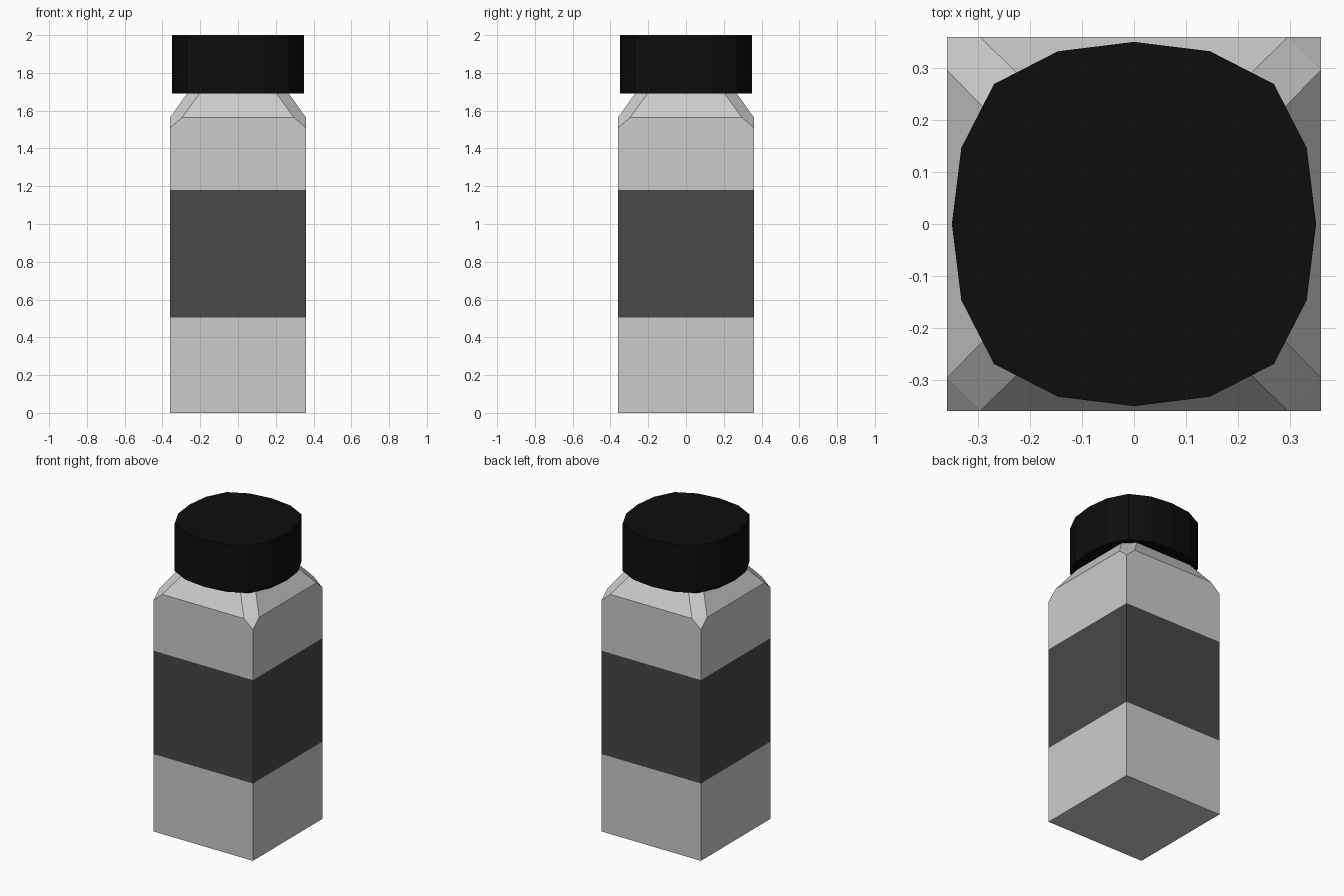
import bpy, bmesh

if "Cube" in bpy.data.objects:
    bpy.data.objects.remove(bpy.data.objects["Cube"])


def material(name, value):
    mat = bpy.data.materials.new(name)
    mat.diffuse_color = (value, value, value, 1)
    mat.use_nodes = True
    mat.node_tree.nodes["Principled BSDF"].inputs["Base Color"].default_value = mat.diffuse_color
    return mat


def make_object(name, bm, mats):
    bmesh.ops.recalc_face_normals(bm, faces=bm.faces)
    mesh = bpy.data.meshes.new(name)
    bm.to_mesh(mesh)
    bm.free()
    for m in mats:
        mesh.materials.append(m)
    obj = bpy.data.objects.new(name, mesh)
    bpy.context.collection.objects.link(obj)
    return obj


def spin4(points):
    """Repeat points around z in four quarter turns."""
    out = []
    for _ in range(4):
        out += points
        points = [(-y, x, z) for x, y, z in points]
    return out


def bridge(bm, low, high):
    n = len(low)
    return [bm.faces.new((low[i], low[(i + 1) % n], high[(i + 1) % n], high[i]))
            for i in range(n)]


glass = material("body_grey", 0.8)
dark = material("label_dark", 0.063)
black = material("cap_black", 0.004)

# Square bottle body with a wraparound label band
H = 0.359
bm = bmesh.new()
rings = [[bm.verts.new(p) for p in spin4([(H, H, z)])] for z in (0, 0.505, 1.18, 1.51)]
bm.faces.new(rings[0])
for k in range(2):
    for f in bridge(bm, rings[k], rings[k + 1]):
        f.material_index = k

# Sloping shoulder with chamfered corners, running up to the cap
edge = [bm.verts.new(p) for p in spin4([(H, 0.295, 1.565), (0.295, H, 1.565)])]
neck = [bm.verts.new(p) for p in spin4([(0.27, 0.205, 1.69), (0.205, 0.27, 1.69)])]
low, corner = rings[2], rings[3]
for i in range(4):
    j = (i + 1) % 4
    bm.faces.new((low[i], low[j], corner[j], edge[2 * j], edge[2 * i + 1], corner[i]))
    bm.faces.new((corner[i], edge[2 * i], edge[2 * i + 1]))
bridge(bm, edge, neck)
bm.faces.new(neck)
make_object("bottle_body", bm, [glass, dark])

# Sixteen-sided cap with a slightly squared outline
bm = bmesh.new()
outline = [(0.35, 0), (0.332, 0.146), (0.269, 0.269), (0.146, 0.332)]
bottom, top = [[bm.verts.new(p) for p in spin4([(x, y, z) for x, y in outline])]
               for z in (1.69, 2.0)]
bridge(bm, bottom, top)
bm.faces.new(bottom)
bm.faces.new(top)
make_object("cap", bm, [black])
